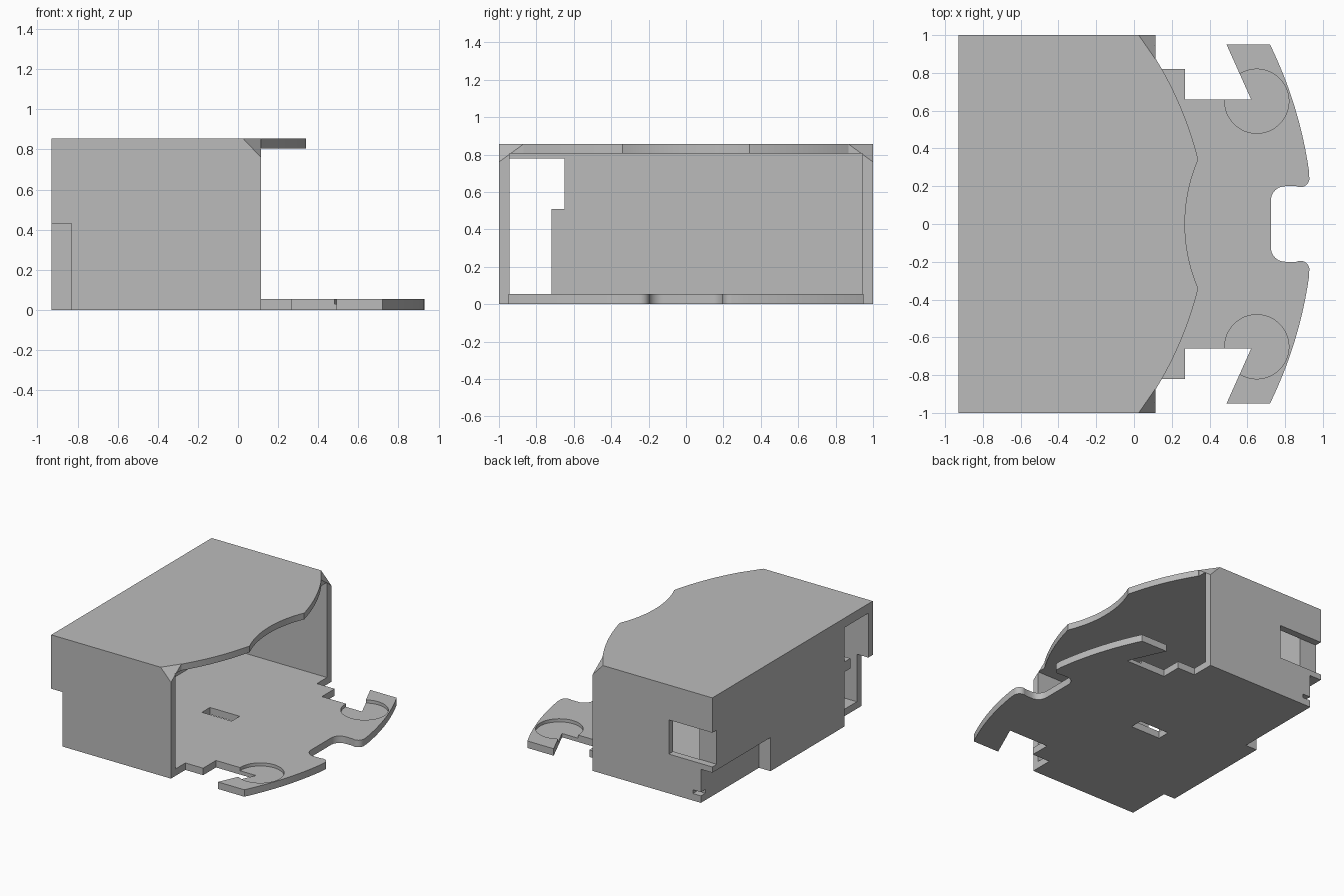
import bpy, bmesh, math
from mathutils import Vector

cube = bpy.data.objects.get("Cube")
if cube:
    bpy.data.objects.remove(cube, do_unlink=True)

grey = bpy.data.materials.new("plain grey")
grey.use_nodes = True
grey.diffuse_color = (0.5, 0.5, 0.5, 1)
bsdf = next(n for n in grey.node_tree.nodes if n.type == 'BSDF_PRINCIPLED')
bsdf.inputs["Base Color"].default_value = grey.diffuse_color

BACK, MOUTH, TOP = -0.93, 0.115, 0.855
FLOOR, CEILING, INNER_Y, INNER_X = 0.055, 0.805, 0.945, -0.78


def finish(name, bm):
    bmesh.ops.recalc_face_normals(bm, faces=bm.faces[:])
    mesh = bpy.data.meshes.new(name)
    bm.to_mesh(mesh)
    bm.free()
    mesh.materials.append(grey)
    obj = bpy.data.objects.new(name, mesh)
    bpy.context.collection.objects.link(obj)
    return obj


def prism(name, outline, offset):
    """Extrude a closed 3D outline by an offset vector."""
    bm = bmesh.new()
    face = bm.faces.new([bm.verts.new(p) for p in outline])
    moved = bmesh.ops.extrude_face_region(bm, geom=[face])["geom"]
    verts = [g for g in moved if isinstance(g, bmesh.types.BMVert)]
    bmesh.ops.translate(bm, verts=verts, vec=offset)
    return finish(name, bm)


def plate(name, outline, z0, z1):
    return prism(name, [(x, y, z0) for x, y in outline], (0, 0, z1 - z0))


def block(name, x0, x1, y0, y1, z0, z1):
    return plate(name, [(x0, y0), (x1, y0), (x1, y1), (x0, y1)], z0, z1)


def arc(p, q, sag, n=16):
    """Circular arc from p to q, bulging by sag to the left of travel."""
    p, q = Vector(p), Vector(q)
    d = q - p
    radius = (d.length ** 2 / 4 + sag ** 2) / (2 * abs(sag))
    half = math.asin(min(1, d.length / (2 * radius)))
    normal = Vector((-d.y, d.x)).normalized() * math.copysign(1, sag)
    centre = (p + q) / 2 - normal * (radius - abs(sag))
    along = d.normalized()
    angles = [half * (2 * i / n - 1) for i in range(n + 1)]
    return [tuple(centre + along * radius * math.sin(a) + normal * radius * math.cos(a))
            for a in angles]


def mirrored(half):
    return half + [(x, -y) for x, y in reversed(half) if abs(y) > 1e-6]


def combine(target, tool, operation):
    mod = target.modifiers.new(operation.lower(), 'BOOLEAN')
    mod.operation, mod.object, mod.solver = operation, tool, 'EXACT'
    bpy.context.view_layer.objects.active = target
    bpy.ops.object.modifier_apply(modifier=mod.name)
    bpy.data.objects.remove(tool, do_unlink=True)


# Housing block with its two upper mouth corners sliced off
housing = block("housing", BACK, MOUTH, -1, 1, 0, TOP)
bm = bmesh.new()
bm.from_mesh(housing.data)
for side in (-1, 1):
    geom = bm.verts[:] + bm.edges[:] + bm.faces[:]
    bmesh.ops.bisect_plane(bm, geom=geom, plane_co=(MOUTH, side, TOP - 0.095),
                           plane_no=(1 / 0.09, side / 0.13, 1 / 0.095), clear_outer=True)
    bmesh.ops.holes_fill(bm, edges=[e for e in bm.edges if e.is_boundary])
bmesh.ops.recalc_face_normals(bm, faces=bm.faces[:])
bm.to_mesh(housing.data)
bm.free()

# Inner cavity, open at the mouth
combine(housing, block("cavity", INNER_X, 0.5, -INNER_Y, INNER_Y, FLOOR, CEILING), 'DIFFERENCE')

# Wavy roof overhang
roof_half = [(0.05, 0.87)] + arc((0.118, 0.87), (0.34, 0.34), 0.022)
roof_half += arc((0.34, 0.34), (0.27, 0), -0.018)[1:]
combine(housing, plate("roof_overhang", mirrored(roof_half), CEILING, TOP), 'UNION')

# Floor tongue with hooked arms
floor_half = [(0.0, 0.82), (0.27, 0.82), (0.27, 0.66), (0.62, 0.66), (0.49, 0.95)]
floor_half += arc((0.72, 0.95), (0.927, 0.275), 0.028, 20)
floor_half += arc((0.927, 0.255), (0.86, 0.2), 0.028, 10)
floor_half += arc((0.8, 0.2), (0.725, 0.125), -0.022, 10)
combine(housing, plate("floor_tongue", mirrored(floor_half), 0, FLOOR), 'UNION')

# Round shallow seats in the arms
for side in (-1, 1):
    ring = [(0.65 + 0.17 * math.cos(math.tau * i / 48),
             side * 0.65 + 0.17 * math.sin(math.tau * i / 48)) for i in range(48)]
    combine(housing, plate("arm_seat", ring, 0.03, 0.2), 'DIFFERENCE')

# Stepped opening through the back wall
opening = [(-INNER_Y, FLOOR), (-0.72, FLOOR), (-0.72, 0.51), (-0.65, 0.51),
           (-0.65, 0.78), (-INNER_Y, 0.78)]
combine(housing, prism("back_opening", [(-1.1, y, z) for y, z in opening], (0.5, 0, 0)), 'DIFFERENCE')

# Corner notches, side window with its recess, small drain and floor slot
for name, *box in (
    ("right_corner_notch", -1.1, -0.83, -1.1, -0.65, -0.1, 0.43),
    ("left_corner_notch", -1.1, -0.83, 0.275, 1.1, -0.1, 0.265),
    ("side_window", INNER_X, -0.55, 0.8, 1.1, 0.31, 0.58),
    ("window_recess", -1.1, -0.7, INNER_Y, 1.1, 0.31, 0.58),
    ("drain", -0.9, -0.76, INNER_Y, 1.1, FLOOR, 0.085),
    ("floor_slot", -0.28, -0.02, -0.05, 0.05, -0.1, 0.1),
):
    combine(housing, block(name, *box), 'DIFFERENCE')

# Merge coplanar faces
bm = bmesh.new()
bm.from_mesh(housing.data)
bmesh.ops.remove_doubles(bm, verts=bm.verts[:], dist=0.0005)
bmesh.ops.dissolve_limit(bm, angle_limit=math.radians(0.5), verts=bm.verts[:], edges=bm.edges[:])
bm.to_mesh(housing.data)
bm.free()

# Smooth only the curved rims
bpy.ops.object.select_all(action='DESELECT')
housing.select_set(True)
bpy.context.view_layer.objects.active = housing
bpy.ops.object.shade_smooth_by_angle(angle=math.radians(25))
